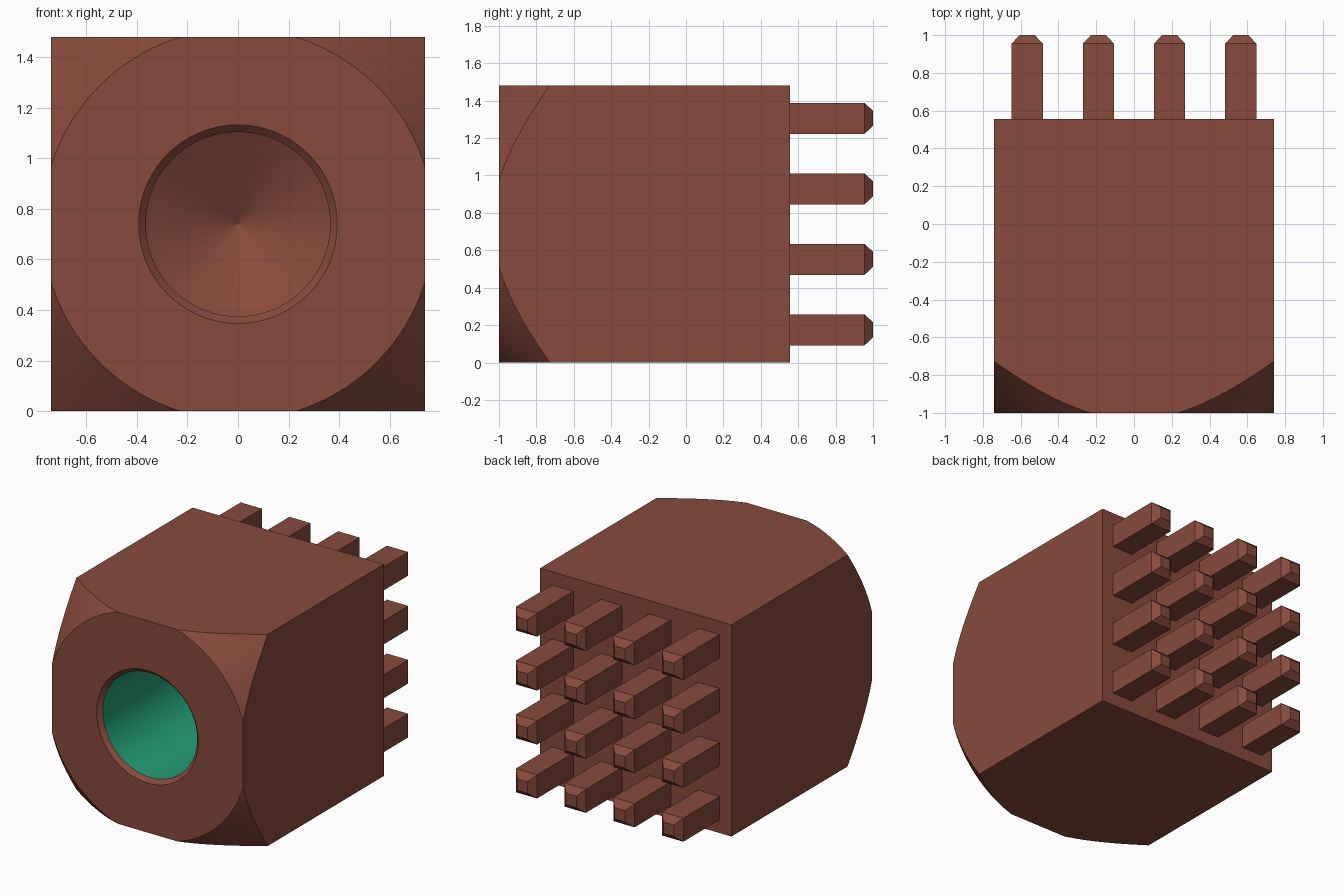
import bpy, bmesh, math
from mathutils import Vector, Matrix

if "Cube" in bpy.data.objects:
    bpy.data.objects.remove(bpy.data.objects["Cube"], do_unlink=True)


def material(name, rgb):
    m = bpy.data.materials.new(name)
    m.use_nodes = True
    m.diffuse_color = (*rgb, 1)
    m.node_tree.nodes["Principled BSDF"].inputs["Base Color"].default_value = (*rgb, 1)
    return m


BROWN = material("reddish brown", (0.242, 0.0685, 0.045))
TEAL = material("teal green", (0.0176, 0.342, 0.181))

HALF = 0.74          # half width of the block, also the bore axis height
BACK = 0.555         # rear face of the block
BORE = 0.365         # bore radius
BORE_END = 0.04      # where the bore turns into its drill tip


def add_object(name, bm, *mats):
    bmesh.ops.recalc_face_normals(bm, faces=bm.faces)
    mesh = bpy.data.meshes.new(name)
    bm.to_mesh(mesh)
    bm.free()
    for m in mats:
        mesh.materials.append(m)
    ob = bpy.data.objects.new(name, mesh)
    bpy.context.collection.objects.link(ob)
    return ob


def lathe(name, profile, steps, *mats):
    """Spin (radius, y) points around the horizontal bore axis."""
    bm = bmesh.new()
    verts = [bm.verts.new((r, y, HALF)) for r, y in profile]
    edges = [bm.edges.new(pair) for pair in zip(verts, verts[1:])]
    bmesh.ops.spin(bm, geom=verts + edges, cent=(0, 0, HALF), axis=(0, 1, 0),
                   angle=math.tau, steps=steps)
    bmesh.ops.remove_doubles(bm, verts=bm.verts, dist=1e-5)
    return add_object(name, bm, *mats)


# Block: a box trimmed by a turned envelope with chamfered nose and drilled hole
bm = bmesh.new()
bmesh.ops.create_cube(bm, size=1, matrix=Matrix.Translation((0, (BACK - 1.2) / 2, HALF))
                      @ Matrix.Diagonal((2 * HALF, BACK + 1.2, 2 * HALF, 1)))
block = add_object("block", bm, BROWN, TEAL)
envelope = lathe("envelope_cutter", [
    (0, BORE_END + 0.22), (BORE, BORE_END), (BORE, -0.972), (0.393, -1),
    (0.775, -1), (1.275, -0.5), (1.275, 0.9), (0, 0.9)], 96, BROWN)
envelope.hide_render = True

cut = block.modifiers.new("trim", "BOOLEAN")
cut.operation = "INTERSECT"
cut.solver = "EXACT"
cut.object = envelope
bpy.ops.object.select_all(action="DESELECT")
bpy.context.view_layer.objects.active = block
block.select_set(True)
bpy.ops.object.modifier_apply(modifier="trim")
bpy.data.objects.remove(envelope, do_unlink=True)
bpy.ops.object.shade_smooth_by_angle(angle=math.radians(30))

# Teal bore wall; the drill tip stays flat so its point reads crisply
for f in block.data.polygons:
    offset = f.center - Vector((0, f.center.y, HALF))
    in_hole = offset.length < BORE + 0.005
    wall = in_hole and abs(f.normal.y) < 0.1
    f.material_index = 1 if wall else 0
    if in_hole and f.center.y > BORE_END:
        f.use_smooth = False

# Pin: square post with a tapered tip
bm = bmesh.new()
rings = []
for y, h in ((BACK, 0.0825), (0.955, 0.0825), (1.0, 0.04)):
    rings.append([bm.verts.new((sx * h, y, sz * h))
                  for sx, sz in ((-1, -1), (1, -1), (1, 1), (-1, 1))])
for a, b in zip(rings, rings[1:]):
    for i in range(4):
        j = (i + 1) % 4
        bm.faces.new((a[i], a[j], b[j], b[i]))
bm.faces.new(rings[0])
bm.faces.new(rings[-1])
first_pin = add_object("pin_1_1", bm, BROWN)

# Four by four grid of pins sharing one mesh
PITCH = 0.377
for row in range(4):
    for col in range(4):
        pin = first_pin
        if row or col:
            pin = bpy.data.objects.new(f"pin_{row + 1}_{col + 1}", first_pin.data)
            bpy.context.collection.objects.link(pin)
        pin.location = ((col - 1.5) * PITCH, 0, HALF + (row - 1.5) * PITCH)
